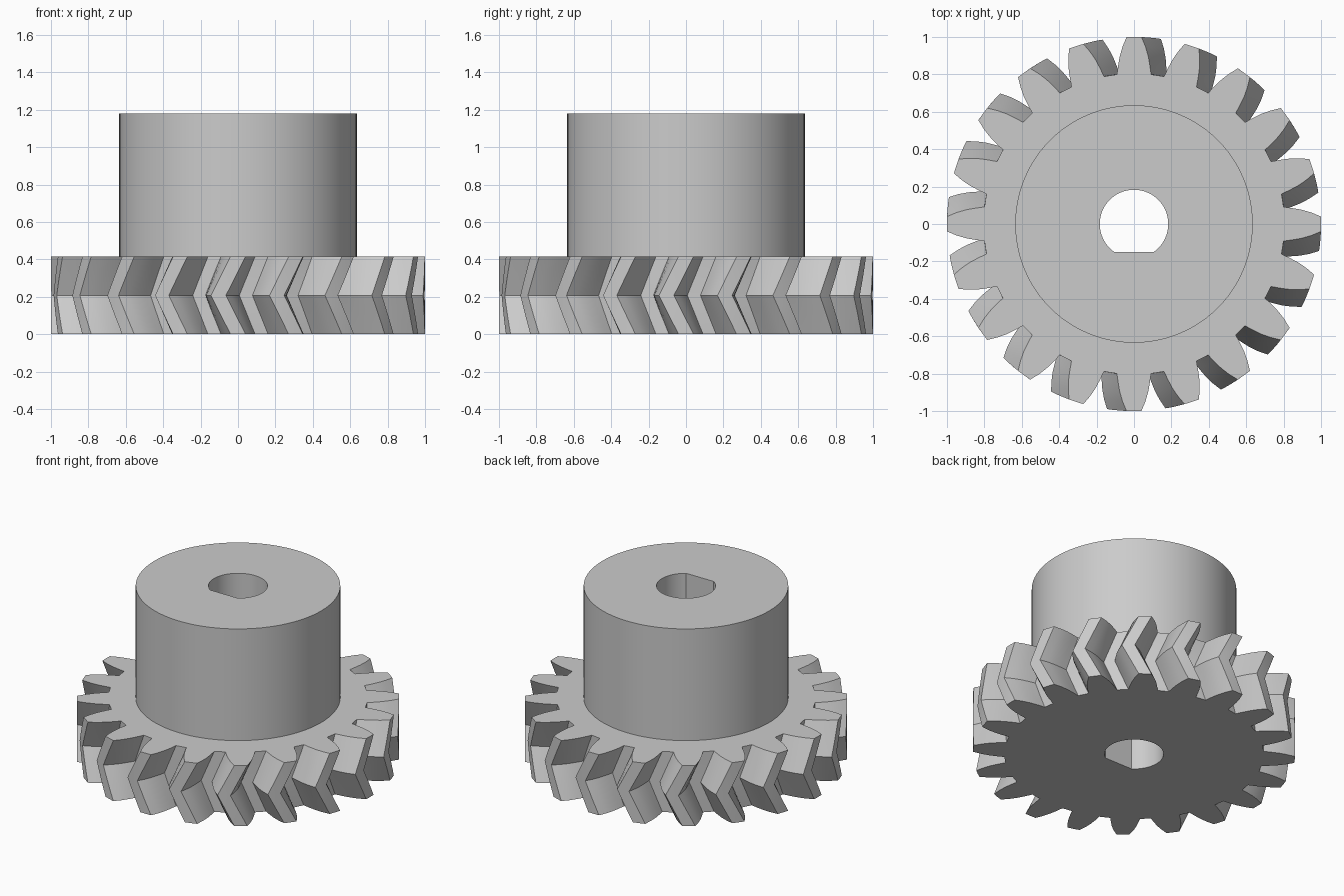
import bpy
import bmesh
from math import sin, cos, pi, radians, asin

cube = bpy.data.objects.get("Cube")
if cube:
    bpy.data.objects.remove(cube, do_unlink=True)

TEETH = 20
GEAR_H = 0.415
HUB_R, HUB_TOP = 0.635, 1.18
BORE_R, BORE_FLAT = 0.183, -0.15
TWIST = radians(-6)      # rotation of the middle layer
STEPS = 4                # layers in each half of the herringbone

grey = bpy.data.materials.new("plain_grey")
grey.use_nodes = True
grey.diffuse_color = (0.6, 0.6, 0.6, 1)
grey.node_tree.nodes["Principled BSDF"].inputs["Base Color"].default_value = (0.6, 0.6, 0.6, 1)


def polar(r, a):
    return r * cos(a), r * sin(a)


def loft(name, layers):
    """Closed solid through stacked outlines given as (points, z)."""
    bm = bmesh.new()
    rings = [[bm.verts.new((x, y, z)) for x, y in pts] for pts, z in layers]
    n = len(rings[0])
    for low, high in zip(rings, rings[1:]):
        for i in range(n):
            j = (i + 1) % n
            bm.faces.new((low[i], low[j], high[j], high[i]))
    bm.faces.new(rings[0][::-1])
    bm.faces.new(rings[-1])
    bmesh.ops.recalc_face_normals(bm, faces=bm.faces[:])
    mesh = bpy.data.meshes.new(name)
    bm.to_mesh(mesh)
    bm.free()
    mesh.materials.append(grey)
    obj = bpy.data.objects.new(name, mesh)
    bpy.context.collection.objects.link(obj)
    return obj


def gear_outline(turn):
    """Tooth flanks as (radius, half angle in degrees), mirrored per tooth."""
    flank = [(0.805, 6.5), (0.85, 5.75), (0.9, 4.85), (0.95, 3.7), (1.0, 2.3)]
    pts = []
    for t in range(TEETH):
        mid = 2 * pi * t / TEETH + turn
        pts += [polar(r, mid - radians(a)) for r, a in flank]
        pts.append(polar(1.0, mid))
        pts += [polar(r, mid + radians(a)) for r, a in reversed(flank)]
    return pts


def circle(r, n=96):
    return [polar(r, 2 * pi * i / n) for i in range(n)]


def d_outline(n=64):
    """Round bore with one flat side towards the front."""
    start = asin(BORE_FLAT / BORE_R)
    sweep = pi - 2 * start
    return [polar(BORE_R, start + sweep * i / n) for i in range(n + 1)]


def cut(obj, cutter):
    mod = obj.modifiers.new("bore", 'BOOLEAN')
    mod.operation = 'DIFFERENCE'
    mod.solver = 'EXACT'
    mod.object = cutter
    bpy.ops.object.select_all(action='DESELECT')
    bpy.context.view_layer.objects.active = obj
    obj.select_set(True)
    bpy.ops.object.modifier_apply(modifier=mod.name)
    bpy.ops.object.shade_smooth_by_angle(angle=radians(25))


# Herringbone gear wheel: twists out to the middle and back again
layers = []
for k in range(2 * STEPS + 1):
    amount = 1 - abs(k - STEPS) / STEPS
    layers.append((gear_outline(TWIST * amount), GEAR_H * k / (2 * STEPS)))
gear = loft("gear_wheel", layers)

# Hub on top of the wheel
hub = loft("hub", [(circle(HUB_R), GEAR_H), (circle(HUB_R), HUB_TOP)])

# Shaft bore through both parts
cutter = loft("bore_cutter", [(d_outline(), -0.2), (d_outline(), HUB_TOP + 0.2)])
cutter.hide_render = True
for part in (gear, hub):
    cut(part, cutter)
bpy.data.objects.remove(cutter, do_unlink=True)
